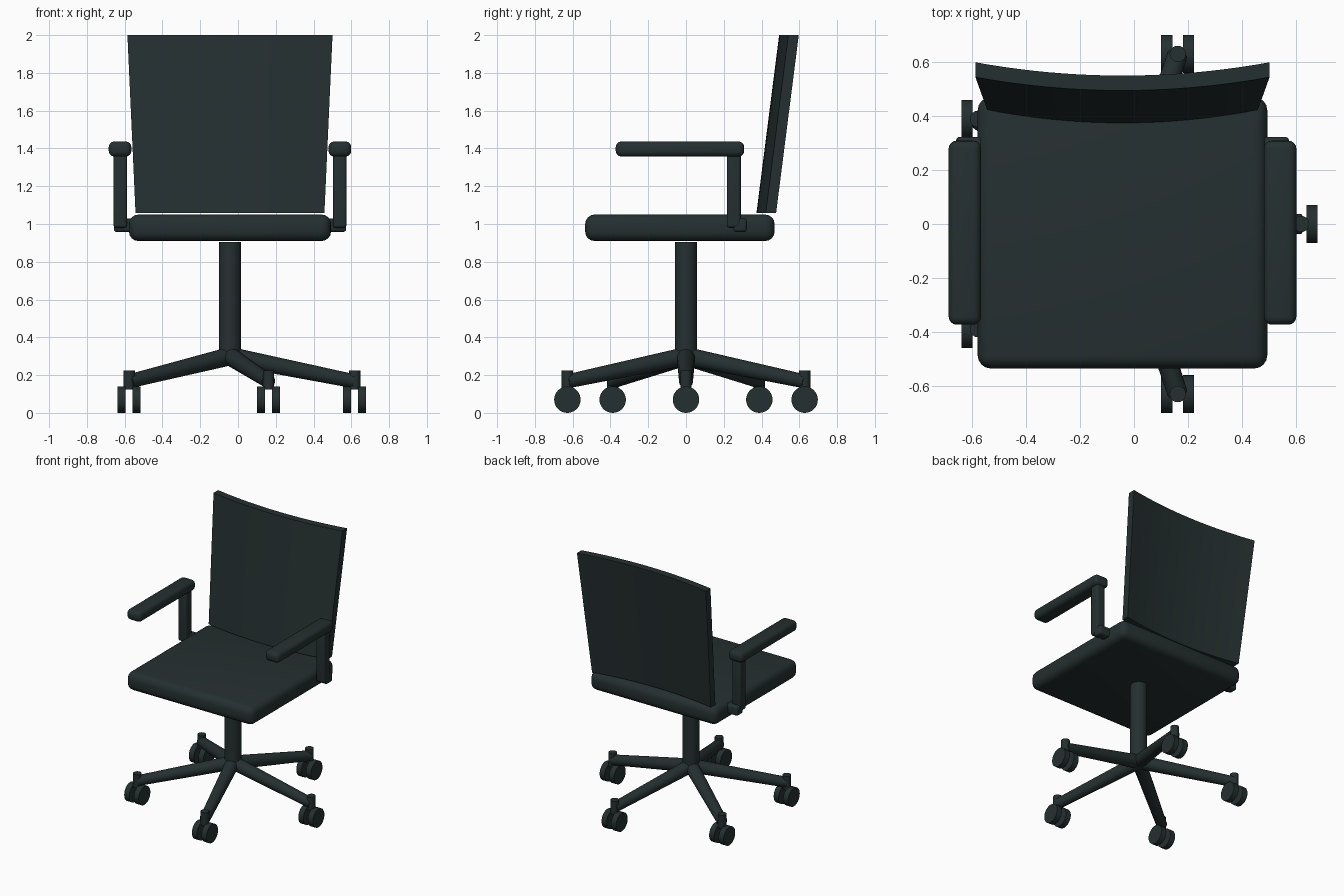
import bpy, bmesh, math
from mathutils import Vector

if "Cube" in bpy.data.objects:
    bpy.data.objects.remove(bpy.data.objects["Cube"])

CX = -0.0425  # chair axis; one caster sticks out further to the right

mat = bpy.data.materials.new("charcoal")
mat.diffuse_color = (0.0185, 0.029, 0.030, 1)
mat.use_nodes = True
mat.node_tree.nodes["Principled BSDF"].inputs["Base Color"].default_value = mat.diffuse_color


def finish(bm, name, bevel=0, segments=4, angle=35):
    if bevel:
        bmesh.ops.bevel(bm, geom=[e for e in bm.edges if e.calc_face_angle(0) > 0.6],
                        offset=bevel, segments=segments, profile=0.5, affect='EDGES')
    bmesh.ops.recalc_face_normals(bm, faces=bm.faces)
    me = bpy.data.meshes.new(name)
    bm.to_mesh(me)
    bm.free()
    me.materials.append(mat)
    ob = bpy.data.objects.new(name, me)
    bpy.context.collection.objects.link(ob)
    bpy.ops.object.select_all(action='DESELECT')
    ob.select_set(True)
    bpy.context.view_layer.objects.active = ob
    bpy.ops.object.shade_smooth_by_angle(angle=math.radians(angle))
    return ob


def box(name, lo, hi, bevel):
    bm = bmesh.new()
    bmesh.ops.create_cube(bm, size=1)
    for v in bm.verts:
        v.co = [(a + b) / 2 + c * (b - a) for a, b, c in zip(lo, hi, v.co)]
    return finish(bm, name, bevel)


def rod(name, a, b, r1, r2, sides=32, bevel=0):
    a, b = Vector(a), Vector(b)
    bm = bmesh.new()
    bmesh.ops.create_cone(bm, cap_ends=True, segments=sides, radius1=r1, radius2=r2,
                          depth=(b - a).length)
    rot = (b - a).to_track_quat('Z', 'Y')
    for v in bm.verts:
        v.co = rot @ v.co + (a + b) / 2
    return finish(bm, name, bevel, 2)


# Seat cushion
box("seat", (CX - 0.535, -0.534, 0.91), (CX + 0.535, 0.469, 1.05), 0.05)

# Backrest: curved, leaning back and widening upwards
bm = bmesh.new()
N = 20
rings = []
for i in range(N + 1):
    t = 2 * i / N - 1
    ring = []
    for z, half, y in ((1.058, 0.50, 0.373), (2.0, 0.543, 0.493)):
        for thick in (0, 0.055):
            ring.append(bm.verts.new((CX + t * half, y + thick + 0.049 * t * t, z)))
    rings.append([ring[0], ring[1], ring[3], ring[2]])
for r, s in zip(rings, rings[1:]):
    for k in range(4):
        bm.faces.new((r[k], r[(k + 1) % 4], s[(k + 1) % 4], s[k]))
bm.faces.new(rings[0])
bm.faces.new(rings[-1])
finish(bm, "backrest", 0.006, 2)

# Arms, one on each side
for side, label in ((-1, "left"), (1, "right")):
    def arm(part, x0, x1, y0, y1, z0, z1, bevel):
        xs = sorted((CX + side * x0, CX + side * x1))
        box(f"{label}_arm_{part}", (xs[0], y0, z0), (xs[1], y1, z1), bevel)
    arm("pad", 0.522, 0.642, -0.372, 0.308, 1.357, 1.437, 0.03)
    arm("post", 0.545, 0.617, 0.216, 0.29, 0.98, 1.38, 0.015)
    arm("bracket", 0.48, 0.615, 0.25, 0.322, 0.958, 1.03, 0.015)

# Central column
rod("column", (CX, 0, 0.255), (CX, 0, 0.905), 0.059, 0.059)

# Five star legs with twin-wheel casters, all wheels rolling along y
for i in range(5):
    a = math.radians(72 * i)
    x, y = CX + 0.66 * math.cos(a), 0.628 / math.sin(math.radians(72)) * math.sin(a)
    rod(f"leg_{i + 1}", (CX, 0, 0.30), (x, y, 0.167), 0.049, 0.037, 24)
    rod(f"caster_stem_{i + 1}", (x, y, 0.125), (x, y, 0.225), 0.03, 0.03, 20)
    for s in (-1, 1):
        rod(f"wheel_{i + 1}_{'inner' if s < 0 else 'outer'}",
            (x + s * 0.019, y, 0.07), (x + s * 0.061, y, 0.07), 0.07, 0.07, 32)
